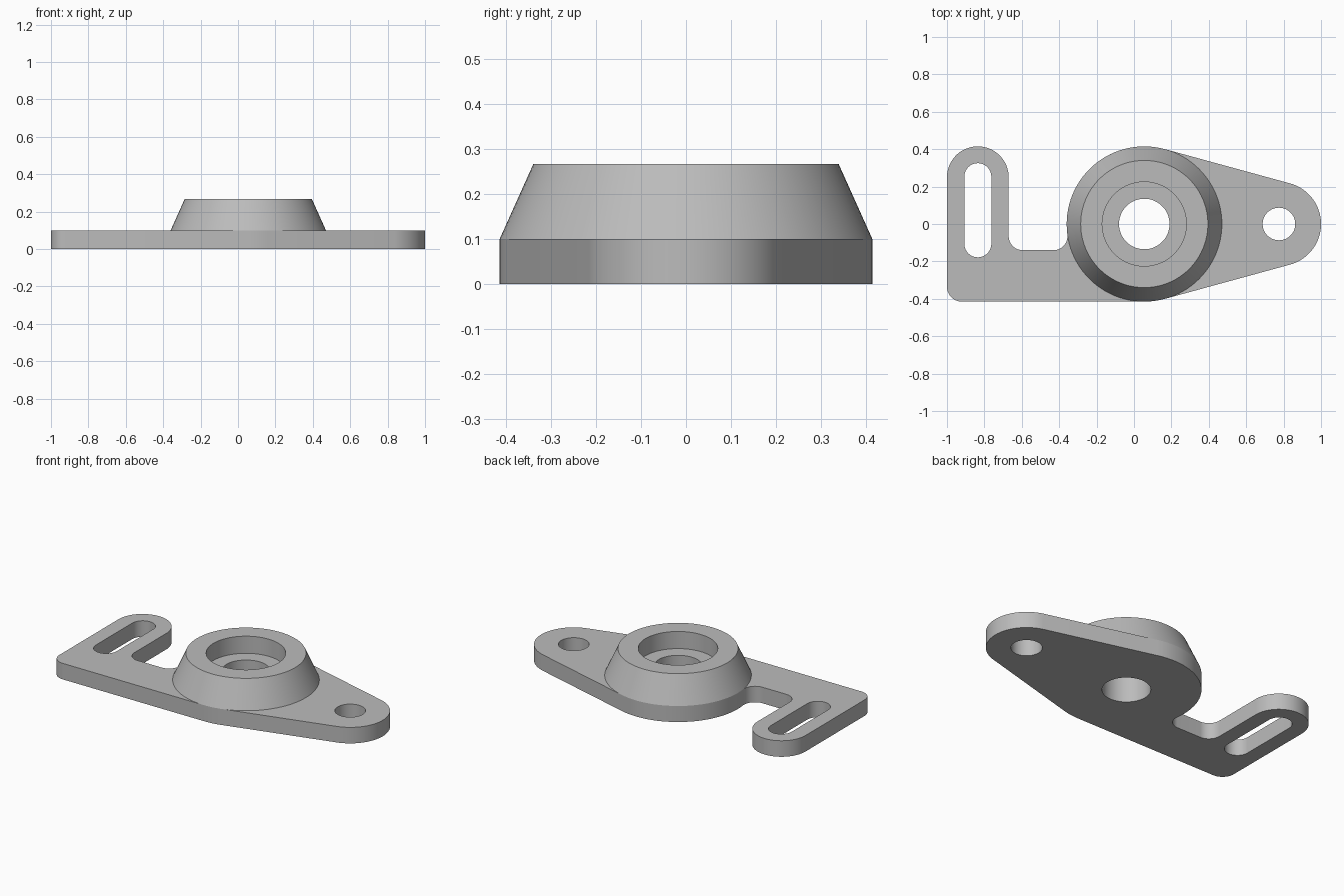
import bpy
import bmesh
from math import acos, atan2, cos, degrees, radians, sin, sqrt

cube = bpy.data.objects.get("Cube")
if cube:
    bpy.data.objects.remove(cube, do_unlink=True)

# One grey for the whole bracket
grey = bpy.data.materials.new("light grey")
grey.use_nodes = True
grey.diffuse_color = (0.5, 0.5, 0.5, 1)
grey.node_tree.nodes["Principled BSDF"].inputs["Base Color"].default_value = grey.diffuse_color

# Main dimensions
THICK, TOP, BORE_FLOOR = 0.1, 0.267, 0.16
HUB_X, HUB_R, BORE_R, HOLE_R = 0.055, 0.415, 0.225, 0.135
LUG_X, LUG_R, LUG_HOLE_R = 0.775, 0.225, 0.087
ARM_X, ARM_R, SLOT_R = -0.835, 0.165, 0.072
INNER_Y, FILLET, CORNER = -0.14, 0.075, 0.08
SEGMENTS = 96


def arc(x, y, r, start, end):
    """Points along an arc, angles in degrees."""
    n = max(2, round(abs(end - start) * SEGMENTS / 360))
    angles = [radians(start + (end - start) * i / n) for i in range(n + 1)]
    return [(x + r * cos(a), y + r * sin(a)) for a in angles]


def circle(x, y, r):
    return arc(x, y, r, 0, 360)[:-1]


def finish(bm, name):
    bmesh.ops.recalc_face_normals(bm, faces=bm.faces)
    mesh = bpy.data.meshes.new(name)
    bm.to_mesh(mesh)
    bm.free()
    mesh.materials.append(grey)
    obj = bpy.data.objects.new(name, mesh)
    bpy.context.collection.objects.link(obj)
    bpy.ops.object.select_all(action='DESELECT')
    obj.select_set(True)
    bpy.context.view_layer.objects.active = obj
    bpy.ops.object.shade_smooth_by_angle(angle=radians(25))
    return obj


def plate(name, loops, z0, z1):
    """Solid plate from an outline and its holes."""
    bm = bmesh.new()
    rims = {z0: [], z1: []}
    for loop in loops:
        low, high = [[bm.verts.new((x, y, z)) for x, y in loop] for z in (z0, z1)]
        for i in range(len(loop)):
            bm.faces.new((low[i - 1], low[i], high[i], high[i - 1]))
            for z, ring in ((z0, low), (z1, high)):
                rims[z].append(bm.edges.get((ring[i - 1], ring[i])))
    for z, edges in rims.items():
        bmesh.ops.triangle_fill(bm, edges=edges, use_beauty=True, normal=(0, 0, 1))
    return finish(bm, name)


def lathe(name, x, profile):
    """Ring turned from a closed radius/height profile."""
    bm = bmesh.new()
    rings = [[bm.verts.new((px, py, z)) for px, py in circle(x, 0, r)] for r, z in profile]
    for k in range(len(rings)):
        a, b = rings[k - 1], rings[k]
        for i in range(SEGMENTS):
            bm.faces.new((a[i - 1], a[i], b[i], b[i - 1]))
    return finish(bm, name)


# Tangent angles where the lug edges and the inner fillet meet the hub
lug_angle = degrees(acos((HUB_R - LUG_R) / (LUG_X - HUB_X)))
fillet_y = INNER_Y + FILLET
fillet_dx = sqrt((HUB_R + FILLET) ** 2 - fillet_y ** 2)
fillet_angle = degrees(atan2(-fillet_y, fillet_dx))

# Base plate outline, counter-clockwise from the rounded corner
outline = (
    arc(-1 + CORNER, -HUB_R + CORNER, CORNER, 180, 270)
    + arc(HUB_X, 0, HUB_R, -90, -lug_angle)
    + arc(LUG_X, 0, LUG_R, -lug_angle, lug_angle)
    + arc(HUB_X, 0, HUB_R, lug_angle, 180 + fillet_angle)
    + arc(HUB_X - fillet_dx, fillet_y, FILLET, fillet_angle, -90)[1:]
    + arc(ARM_X + ARM_R + FILLET, fillet_y, FILLET, 270, 180)
    + arc(ARM_X, HUB_R - ARM_R, ARM_R, 0, 180)
)

# Holes: slot in the arm, centre hole, lug hole
slot = arc(ARM_X, 0.325 - SLOT_R, SLOT_R, 0, 180) + arc(ARM_X, -0.178 + SLOT_R, SLOT_R, 180, 360)
plate("base_plate",
      [outline, slot, circle(HUB_X, 0, HOLE_R), circle(LUG_X, 0, LUG_HOLE_R)],
      0, THICK)

# Tapered boss with a stepped bore
lathe("tapered_boss", HUB_X, [
    (HUB_R, THICK), (0.34, TOP), (BORE_R, TOP),
    (BORE_R, BORE_FLOOR), (HOLE_R, BORE_FLOOR), (HOLE_R, THICK),
])
